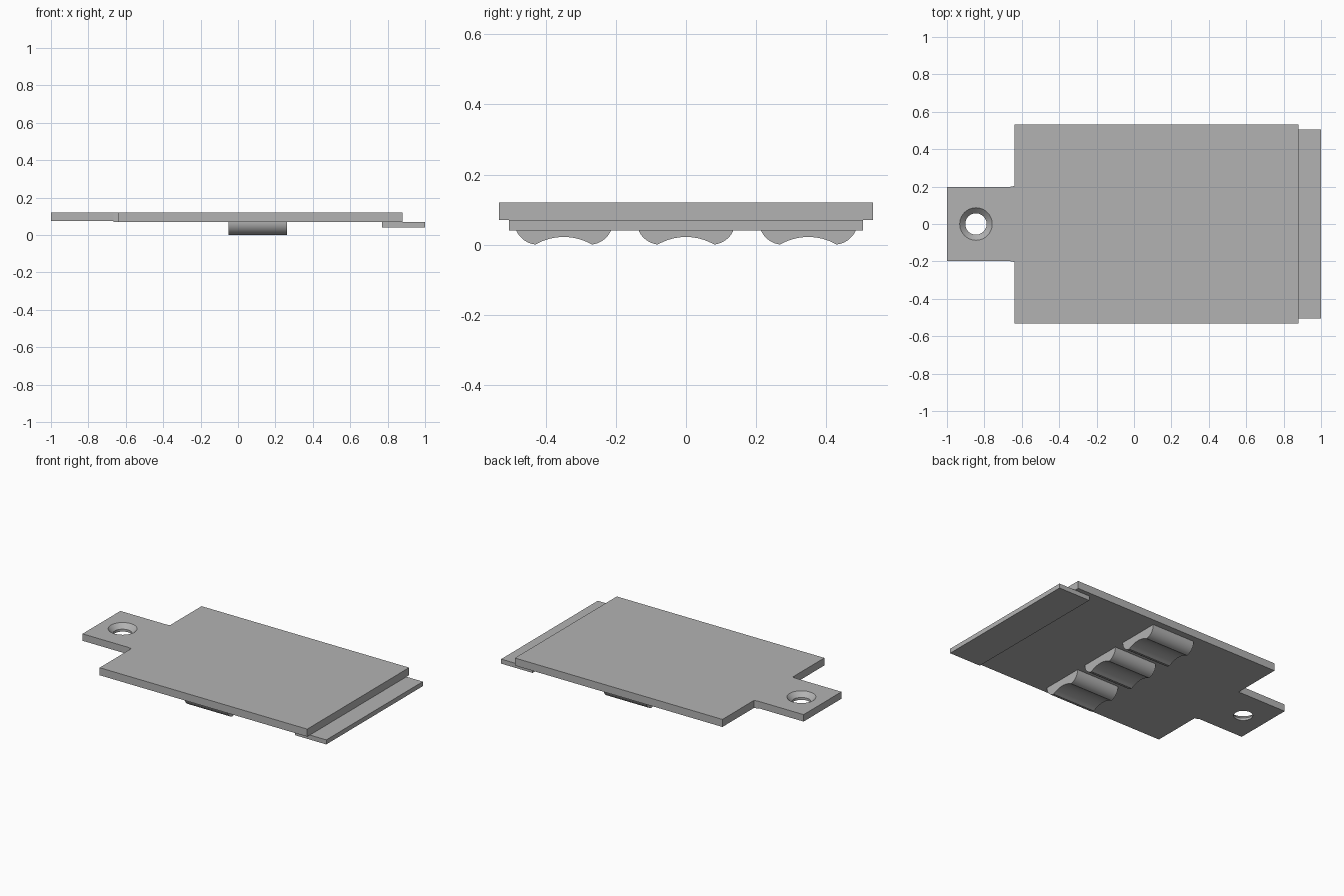
import bpy, bmesh, math
from mathutils import Vector

if "Cube" in bpy.data.objects:
    bpy.data.objects.remove(bpy.data.objects["Cube"], do_unlink=True)

GREY = (0.45, 0.45, 0.45, 1)
grey = bpy.data.materials.new("plain grey")
grey.use_nodes = True
grey.diffuse_color = GREY
next(n for n in grey.node_tree.nodes
     if n.type == "BSDF_PRINCIPLED").inputs["Base Color"].default_value = GREY


def finish(name, bm):
    bmesh.ops.recalc_face_normals(bm, faces=bm.faces)
    mesh = bpy.data.meshes.new(name)
    bm.to_mesh(mesh)
    bm.free()
    mesh.materials.append(grey)
    obj = bpy.data.objects.new(name, mesh)
    bpy.context.collection.objects.link(obj)
    return obj


def prism(name, points, direction):
    """Close an outline and extrude it along a direction."""
    bm = bmesh.new()
    face = bm.faces.new([bm.verts.new(p) for p in points])
    new = bmesh.ops.extrude_face_region(bm, geom=[face])["geom"]
    bmesh.ops.translate(bm, vec=Vector(direction),
                        verts=[v for v in new if isinstance(v, bmesh.types.BMVert)])
    return finish(name, bm)


def slab(name, x0, x1, half_y, z0, z1):
    corners = [(x0, -half_y, z0), (x1, -half_y, z0), (x1, half_y, z0), (x0, half_y, z0)]
    return prism(name, corners, (0, 0, z1 - z0))


def smooth(obj):
    bpy.ops.object.select_all(action="DESELECT")
    obj.select_set(True)
    bpy.context.view_layer.objects.active = obj
    bpy.ops.object.shade_smooth_by_angle(angle=math.radians(30))


def drill(obj, x, r_low, r_high, z0, z1):
    """Cut a round, optionally tapered hole."""
    bm = bmesh.new()
    bmesh.ops.create_cone(bm, cap_ends=True, segments=48, radius1=r_low,
                          radius2=r_high, depth=z1 - z0)
    bmesh.ops.translate(bm, verts=bm.verts, vec=(x, 0, (z0 + z1) / 2))
    cutter = finish("hole_cutter", bm)
    cutter.hide_render = True
    mod = obj.modifiers.new("hole", "BOOLEAN")
    mod.object, mod.operation, mod.solver = cutter, "DIFFERENCE", "EXACT"
    bpy.context.view_layer.objects.active = obj
    bpy.ops.object.modifier_apply(modifier=mod.name)
    bpy.data.objects.remove(cutter, do_unlink=True)


PLATE_Z, TOP_Z = 0.07, 0.12

# Cover plate with the short collar at the tab root
half = [(0.88, 0.533), (-0.64, 0.533), (-0.64, 0.203), (-0.665, 0.198)]
outline = half + [(x, -y) for x, y in reversed(half)]
prism("cover_plate", [(x, y, PLATE_Z) for x, y in outline], (0, 0, TOP_Z - PLATE_Z))

# Screw tab with a countersunk hole
tab = slab("screw_tab", -1, -0.665, 0.198, 0.074, TOP_Z)
drill(tab, -0.845, 0.057, 0.057, 0.04, 0.1)
drill(tab, -0.845, 0.057, 0.107, 0.09, 0.14)
smooth(tab)

# Retaining lip under the far end
slab("retaining_lip", 0.77, 1, 0.505, 0.04, PLATE_Z)

# Three scalloped ribs underneath: rounded flanks and a concave middle
R, KINK, RISE = 0.068, 0.081, 0.022
flank_y = 0.073
end_angle = math.asin((KINK - flank_y) / R)
flank = []
for i in range(13):
    a = math.pi / 2 + (end_angle - math.pi / 2) * i / 12
    flank.append((flank_y + R * math.sin(a), R - R * math.cos(a)))
scallop_r = (KINK ** 2 + RISE ** 2) / (2 * RISE)
spread = math.asin(KINK / scallop_r)
scallop = []
for i in range(1, 16):
    a = spread * (1 - i / 8)
    scallop.append((scallop_r * math.sin(a), RISE - scallop_r * (1 - math.cos(a))))
top = [(flank_y + R, PLATE_Z)]
profile = top + flank + scallop
profile += [(-y, z) for y, z in reversed(top + flank)]
for place, offset in (("front", -0.349), ("middle", 0), ("back", 0.349)):
    rib = prism(place + "_rib", [(-0.05, y + offset, z) for y, z in profile], (0.312, 0, 0))
    smooth(rib)
